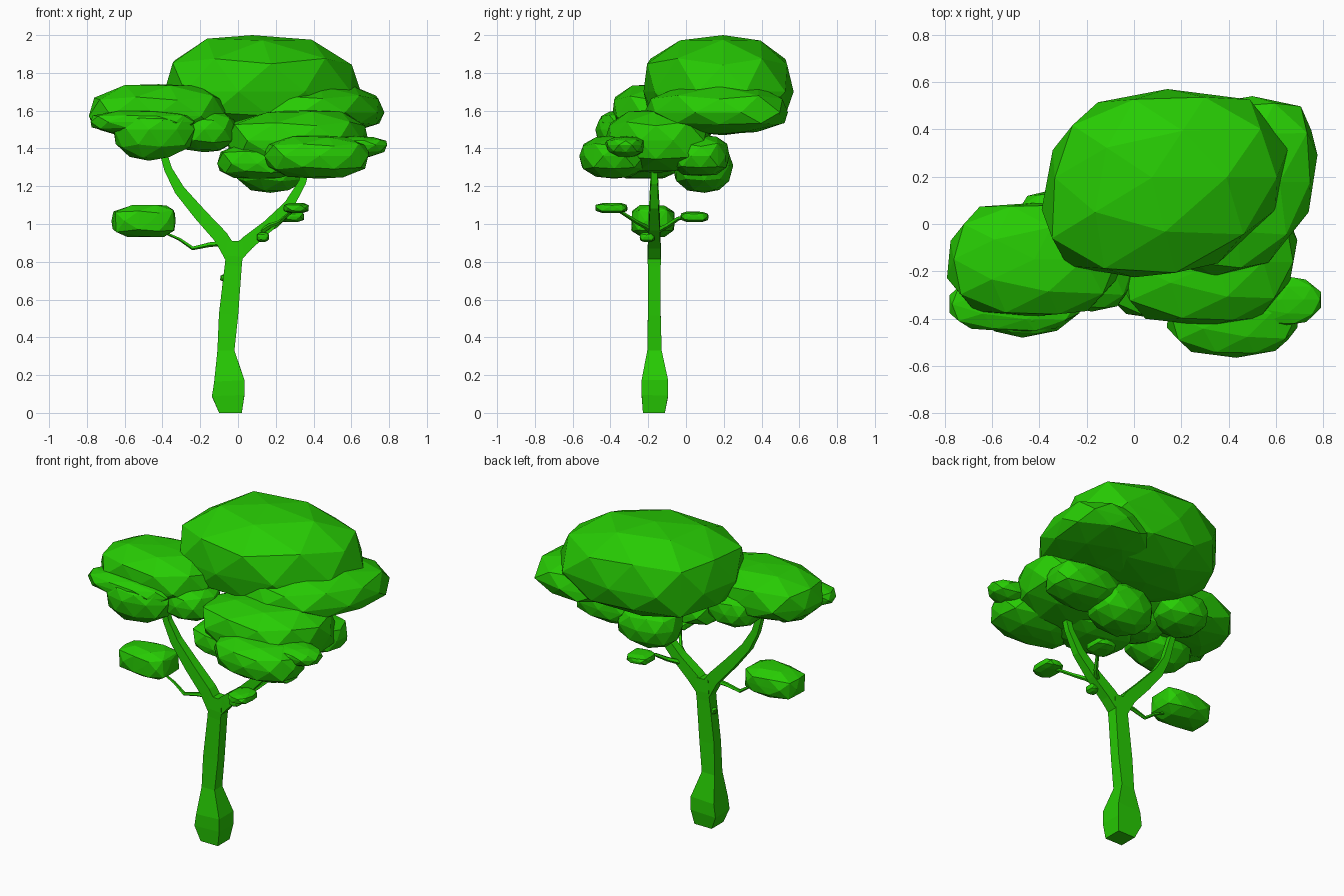
import bpy, bmesh, math, random
from mathutils import Vector

if "Cube" in bpy.data.objects:
    bpy.data.objects.remove(bpy.data.objects["Cube"])

random.seed(11)
green = bpy.data.materials.new("leaf_green")
green.diffuse_color = (0.02, 0.6, 0.001, 1)
green.use_nodes = True
green.node_tree.nodes["Principled BSDF"].inputs["Base Color"].default_value = green.diffuse_color


def finish(name, bm):
    bmesh.ops.recalc_face_normals(bm, faces=bm.faces[:])
    me = bpy.data.meshes.new(name)
    bm.to_mesh(me)
    bm.free()
    me.materials.append(green)
    ob = bpy.data.objects.new(name, me)
    bpy.context.collection.objects.link(ob)
    return ob


def tube(name, stations, sides):
    """Faceted limb through stations (x, y, z, half width, half depth)."""
    bm = bmesh.new()
    pts = [Vector(s[:3]) for s in stations]
    rings = []
    for i, s in enumerate(stations):
        d = (pts[min(i + 1, len(pts) - 1)] - pts[max(i - 1, 0)]).normalized()
        if i == 0 and s[2] == 0:
            d = Vector((0, 0, 1))
        u = Vector((0, 1, 0)).cross(d).normalized()
        w = d.cross(u)
        ring = []
        for k in range(sides):
            a = 2 * math.pi * (k + 0.5) / sides
            off = u * s[3] * math.cos(a) + w * s[4] * math.sin(a)
            ring.append(bm.verts.new(pts[i] + off / math.cos(math.pi / sides)))
        rings.append(ring)
    for a, b in zip(rings, rings[1:]):
        for k in range(sides):
            j = (k + 1) % sides
            bm.faces.new((a[k], a[j], b[j], b[k]))
    bm.faces.new(rings[0][::-1])
    bm.faces.new(rings[-1])
    return finish(name, bm)


def blob(name, lo, hi, peak, n=2.4, skew=0.0, detail=2, jitter=0.025):
    """Convex faceted leaf mass filling the box lo..hi, widest around peak."""
    ico = bmesh.new()
    bmesh.ops.create_icosphere(ico, subdivisions=detail, radius=1)
    pts = []
    for v in ico.verts:
        c = v.co.copy()
        c /= sum(abs(t) ** n for t in c) ** (1 / n)
        c *= 1 + random.uniform(-jitter, jitter)
        for i in range(3):
            c[i] *= (hi[i] - peak[i]) if c[i] > 0 else (peak[i] - lo[i])
        c.x += skew * c.y
        pts.append(c)
    ico.free()
    # fit exactly to the box
    for i in range(3):
        a, b = min(p[i] for p in pts), max(p[i] for p in pts)
        for p in pts:
            p[i] = lo[i] + (p[i] - a) / (b - a) * (hi[i] - lo[i])
    bm = bmesh.new()
    for p in pts:
        bm.verts.new(p)
    bmesh.ops.convex_hull(bm, input=bm.verts[:])
    bmesh.ops.delete(bm, geom=[v for v in bm.verts if not v.link_faces], context='VERTS')
    return finish(name, bm)


# Trunk and the two main branches
tube("trunk", [(-.04, -.17, 0, .06, .058), (-.052, -.165, .09, .086, .07),
               (-.046, -.165, .17, .08, .07), (-.064, -.167, .33, .045, .038),
               (-.05, -.168, .52, .051, .034), (-.025, -.168, .78, .045, .034),
               (-.02, -.168, .83, .045, .036), (-.016, -.168, .91, .044, .034)], 4)
tube("left_branch", [(-.03, -.168, .83, .042, .034), (-.09, -.168, .93, .038, .033),
                     (-.2, -.168, 1.05, .034, .029), (-.31, -.168, 1.18, .028, .023),
                     (-.37, -.168, 1.29, .021, .018), (-.42, -.168, 1.46, .017, .016)], 4)
tube("right_branch", [(-.02, -.168, .83, .042, .034), (.05, -.168, .9, .038, .033),
                      (.16, -.168, .99, .032, .029), (.27, -.168, 1.1, .027, .023),
                      (.34, -.168, 1.22, .02, .018), (.38, -.168, 1.36, .017, .016)], 4)

# Thin twigs
twigs = {
    "left_twig": [(-.06, -.18, .9), (-.15, -.185, .892), (-.24, -.19, .872),
                  (-.31, -.185, .92), (-.4, -.18, .96)],
    "front_twig": [(.11, -.17, .95), (.17, -.22, .99), (.22, -.26, 1.01), (.3, -.37, 1.08)],
    "back_twig": [(.14, -.16, .96), (.2, -.1, .99), (.24, -.04, 1.03), (.28, .02, 1.04)],
}
for name, path in twigs.items():
    tube(name, [p + (.013 - .002 * i, .013 - .002 * i) for i, p in enumerate(path)], 5)

# Small leaf clumps on the twigs and trunk
blob("left_clump", (-.67, -.29, .93), (-.33, -.06, 1.1), (-.46, -.18, 1.015), 4)
blob("front_clump", (.24, -.48, 1.058), (.375, -.31, 1.112), (.31, -.39, 1.085), 4)
blob("back_clump", (.21, -.03, 1.01), (.35, .12, 1.065), (.28, .04, 1.04), 4)
blob("twig_bud", (.1, -.245, .905), (.165, -.165, .955), (.13, -.21, .93), 4)
blob("trunk_bud", (-.095, -.19, .69), (-.05, -.14, .737), (-.07, -.165, .715), 3, detail=1)

# Top crown
blob("top_crown", (-.39, -.225, 1.47), (.65, .57, 2), (.08, .2, 1.7), 2.6, .18)
blob("top_crown_side", (.06, -.22, 1.475), (.775, .54, 1.74), (.42, .17, 1.59), 2.5, .22)

# Left crown
blob("left_crown", (-.79, -.39, 1.455), (-.055, .09, 1.74), (-.42, -.15, 1.57), 3.0, .05)
blob("left_crown_front", (-.66, -.48, 1.335), (-.23, -.17, 1.6), (-.47, -.33, 1.5), 2.3)
blob("left_crown_wing", (-.78, -.455, 1.48), (-.23, -.22, 1.6), (-.5, -.34, 1.54), 2.8)
blob("left_crown_back", (-.5, -.17, 1.4), (-.17, .14, 1.62), (-.36, -.01, 1.51), 2.5)
blob("left_crown_inner", (-.36, -.37, 1.38), (-.01, -.05, 1.6), (-.18, -.21, 1.5), 2.5)

# Right crown
blob("right_crown", (-.06, -.43, 1.27), (.69, .13, 1.605), (.36, -.16, 1.44), 2.7, .15)
blob("right_crown_left", (-.11, -.4, 1.24), (.34, -.04, 1.43), (.1, -.22, 1.32), 3.0)
blob("right_crown_front", (.14, -.565, 1.24), (.69, -.2, 1.47), (.43, -.38, 1.36), 2.5)
blob("right_crown_tip", (.38, -.43, 1.35), (.79, -.22, 1.465), (.62, -.32, 1.42), 2.4)
blob("right_crown_under", (-.01, -.07, 1.165), (.38, .25, 1.44), (.17, .1, 1.31), 2.4)
blob("right_crown_back", (.22, -.08, 1.255), (.67, .23, 1.47), (.45, .08, 1.36), 3.0)
